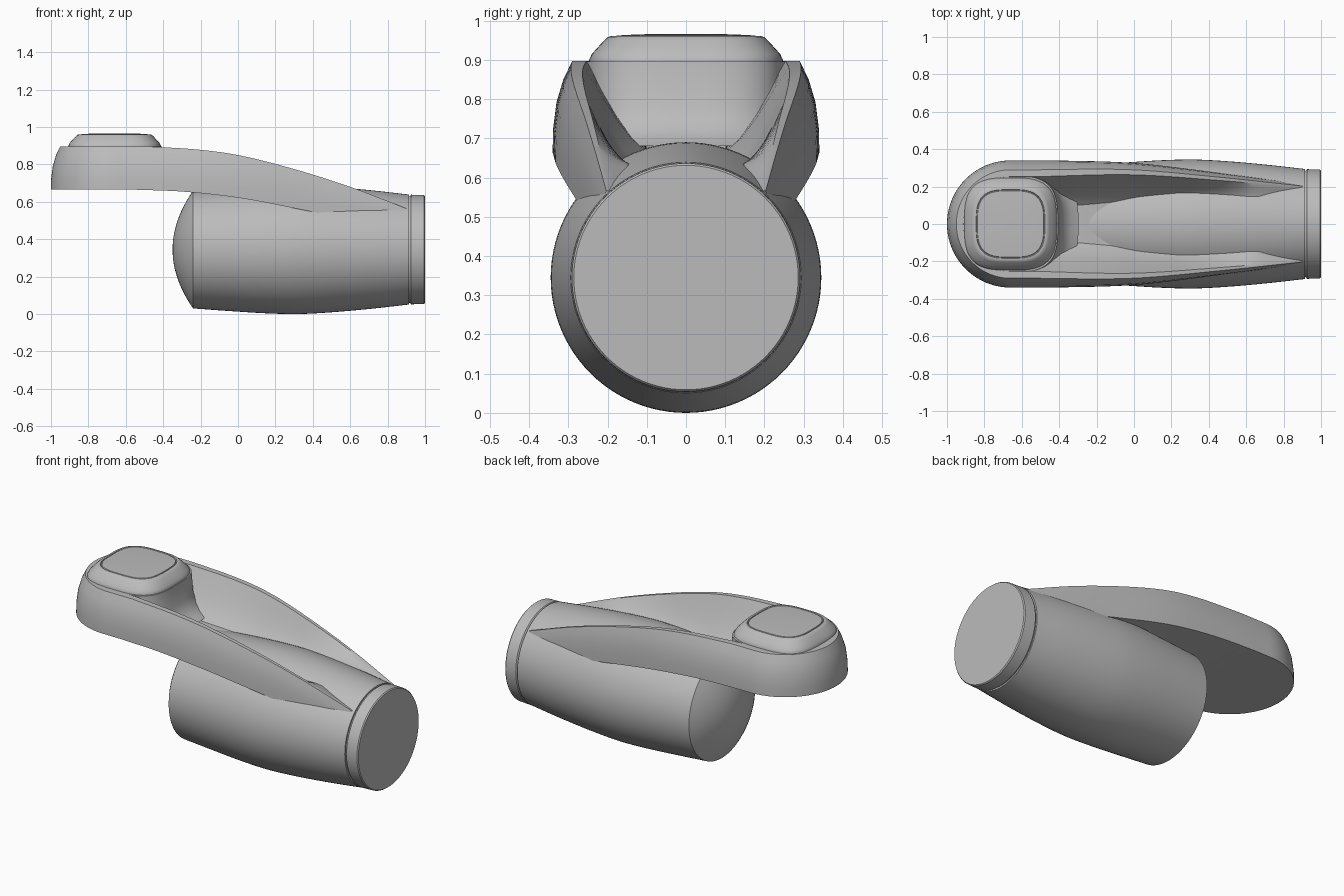
import bpy, bmesh
from math import pi, sin, cos, hypot, radians, sqrt

if "Cube" in bpy.data.objects:
    bpy.data.objects.remove(bpy.data.objects["Cube"], do_unlink=True)

grey = bpy.data.materials.new("satin_grey")
grey.use_nodes = True
COLOUR = (0.5, 0.5, 0.5, 1)
grey.diffuse_color = COLOUR
grey.node_tree.nodes["Principled BSDF"].inputs["Base Color"].default_value = COLOUR


def lerp(table, x):
    """Smooth curve through (x, value) points, held flat past both ends."""
    if x <= table[0][0]:
        return table[0][1]
    slopes = [(b[1] - a[1]) / (b[0] - a[0]) for a, b in zip(table, table[1:])]
    tang = [slopes[0]] + [(p + q) / 2 if p * q > 0 else 0
                          for p, q in zip(slopes, slopes[1:])] + [slopes[-1]]
    for i, (a, b) in enumerate(zip(table, table[1:])):
        if x <= b[0]:
            h = b[0] - a[0]
            t = (x - a[0]) / h
            return (a[1] * (1 + 2 * t) * (1 - t) ** 2 + b[1] * t * t * (3 - 2 * t)
                    + h * t * (1 - t) * (tang[i] * (1 - t) - tang[i + 1] * t))
    return table[-1][1]


def loft(name, rings, closed=True, caps=True, mirror=False, angle=30):
    """Skin a list of equal-length point rings."""
    bm = bmesh.new()
    rows = [[bm.verts.new(p) for p in ring] for ring in rings]
    n = len(rows[0])
    for a, b in zip(rows, rows[1:]):
        for i in range(n if closed else n - 1):
            j = (i + 1) % n
            bm.faces.new((a[i], a[j], b[j], b[i]))
    if caps:
        bm.faces.new(rows[0])
        bm.faces.new(rows[-1])
    if mirror:
        geom = bm.verts[:] + bm.edges[:] + bm.faces[:]
        bmesh.ops.mirror(bm, geom=geom, axis="Y", merge_dist=0.0005)
    bmesh.ops.remove_doubles(bm, verts=bm.verts[:], dist=0.0004)
    bmesh.ops.recalc_face_normals(bm, faces=bm.faces[:])
    mesh = bpy.data.meshes.new(name)
    bm.to_mesh(mesh)
    bm.free()
    mesh.materials.append(grey)
    obj = bpy.data.objects.new(name, mesh)
    bpy.context.collection.objects.link(obj)
    bpy.ops.object.select_all(action="DESELECT")
    obj.select_set(True)
    bpy.context.view_layer.objects.active = obj
    bpy.ops.object.shade_smooth_by_angle(angle=radians(angle))
    return obj


def circle(x, r, n=96):
    return [(x, r * cos(2 * pi * i / n), 0.345 + r * sin(2 * pi * i / n)) for i in range(n)]


def squircle(cx, hx, hy, z, n=96, power=0.62):
    pts = []
    for i in range(n):
        c, s = cos(2 * pi * i / n), sin(2 * pi * i / n)
        pts.append((cx + hx * abs(c) ** power * (1 if c > 0 else -1),
                    hy * abs(s) ** power * (1 if s > 0 else -1), z))
    return pts


# Barrel body with a domed rear end
dome = [(-0.24 - 0.11 * (1 - t * t), 0.315 * t)
        for t in [0.02] + [i / 12 for i in range(1, 12)]]
barrel = [(-0.24, 0.315), (0, 0.332), (0.15, 0.341), (0.3, 0.345), (0.45, 0.339),
          (0.7, 0.318), (0.915, 0.294)]
sides = [(-0.24 + 1.155 * i / 24, 0) for i in range(25)]
sides = [(x, lerp(barrel, x)) for x, _ in sides]
loft("barrel_body", [circle(x, r) for x, r in dome + sides])

# Connector collar on the open end
loft("end_collar", [circle(x, r) for x, r in
                    [(0.9, 0.28), (0.92, 0.286), (0.926, 0.293), (0.994, 0.291), (1, 0.286)]])

# Arm: rounded end, two sloping rails and a valley between them
HALF_WIDTH = [(-0.66, 0.34), (-0.4, 0.339), (0, 0.326), (0.45, 0.275), (0.9, 0.215)]
TOP = [(-0.5, 0.897), (-0.2, 0.878), (0, 0.85), (0.3, 0.775), (0.6, 0.68), (0.9, 0.565)]
BOTTOM = [(-0.55, 0.665), (-0.3, 0.655), (0, 0.622), (0.35, 0.556), (0.9, 0.44)]
TOP_INSET = [(-0.5, 0.05), (0.9, 0.012)]
RAIL = [(-0.5, 0.037), (0.9, 0.008)]
VALLEY = [(-0.3, 0.1), (0.45, 0.165), (0.9, 0.185)]

outline = [(-0.66 - 0.34 * cos(a), 0.34 * sin(a), cos(a), -sin(a))
           for a in [pi / 2 * i / 20 for i in range(20)]]
outline += [(x, lerp(HALF_WIDTH, x), 0, -1) for x in [-0.66 + 1.56 * i / 40 for i in range(41)]]
sections = []
for px, py, nx, ny in outline:
    zt, zb = lerp(TOP, px), lerp(BOTTOM, px)
    h = zt - zb
    t1 = lerp(TOP_INSET, px)
    t2 = t1 + lerp(RAIL, px)
    floor = max(zb + 0.01, min(0.63, zt - 0.03))
    fy = min(lerp(VALLEY, px), py * 0.5)
    fx = px + nx * 0.12
    ry = py + ny * t2

    def rail(inset, z):
        return (px + nx * inset, max(0, py + ny * inset), z)

    section = [(px, 0, zb), rail(0, zb), rail(0.001, zb + h * 0.25), rail(t1 * 0.2, zb + h * 0.55),
               rail(t1 * 0.55, zb + h * 0.8), rail(t1, zt), rail(t2, zt)]
    for k in (0.25, 0.5, 0.75, 1):
        y = ry + (fy - ry) * k
        z = zt + (floor - zt) * (1 - (1 - k) ** 1.35)
        section.append((px + nx * (t2 + 0.03 * k), max(0, y), z))
    section.append((px + nx * (t2 + 0.03), 0, floor))
    sections.append(section)
loft("arm", sections, closed=False, caps=False, mirror=True)

# Hub under the cap, flaring forward into the valley
hub = [(0.68, 0.055), (0.7, 0.035), (0.73, 0.018), (0.78, 0.006), (0.896, 0)]
loft("hub", [squircle(-0.66 + d, 0.253 + d, 0.257, z) for z, d in hub])

# Raised cap with a grooved top panel
cap = [(0.885, 0.247), (0.9, 0.247), (0.915, 0.24), (0.935, 0.222), (0.95, 0.208),
       (0.958, 0.199), (0.961, 0.19), (0.961, 0.184), (0.956, 0.182), (0.956, 0.179),
       (0.962, 0.177), (0.965, 0.12), (0.966, 0.05), (0.966, 0.005)]
loft("head_cap", [squircle(-0.66, r, r, z) for z, r in cap])
